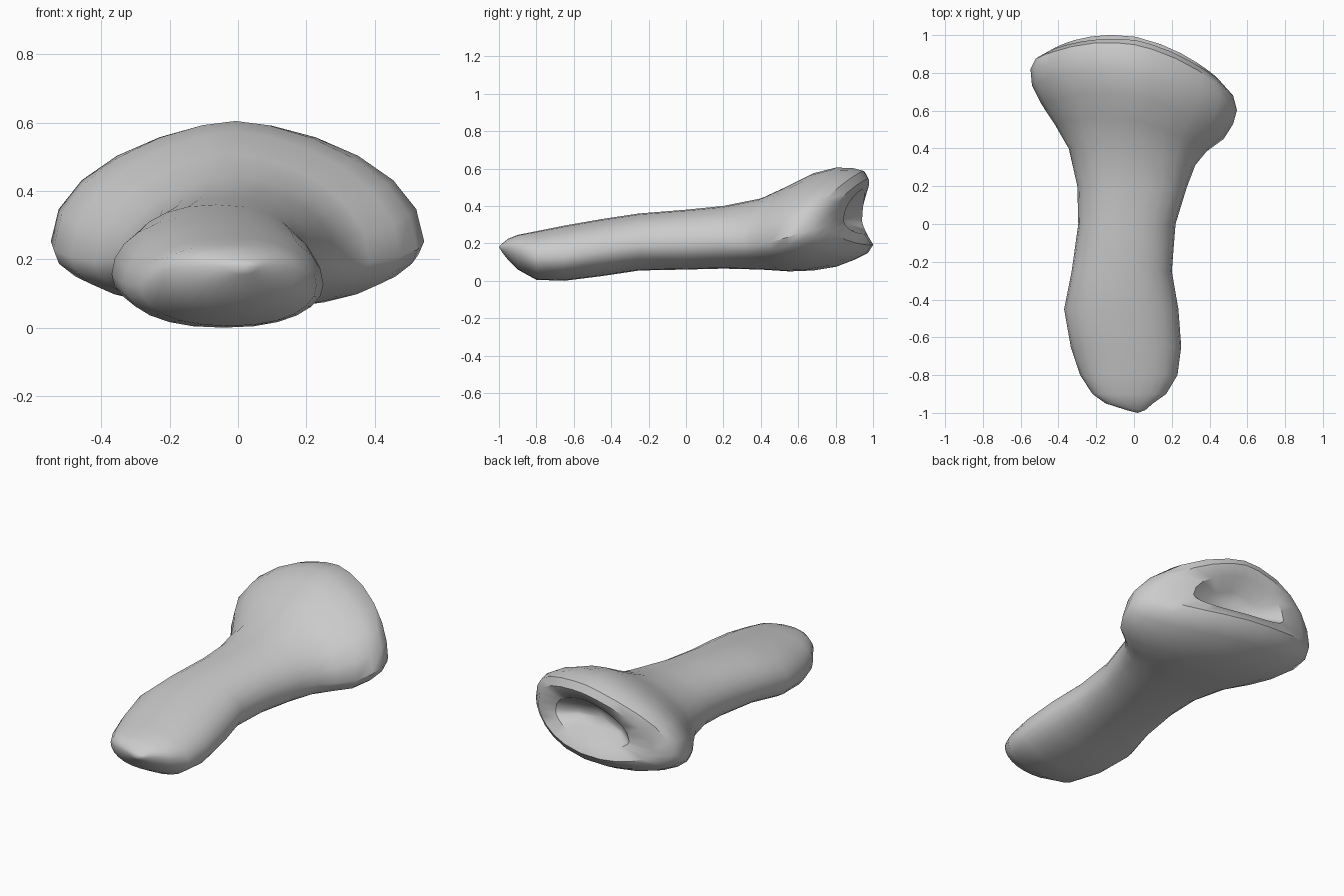
import bpy, bmesh, math

cube = bpy.data.objects.get("Cube")
if cube:
    bpy.data.objects.remove(cube, do_unlink=True)

SIDES = 24

# Stations along the bone: y, left edge, right edge, underside, top
SHAFT = [
    (-.985, -.04, .06, .155, .197),
    (-.95, -.15, .1, .11, .225),
    (-.9, -.22, .17, .06, .245),
    (-.8, -.285, .23, .005, .265),
    (-.65, -.335, .25, .0, .295),
    (-.45, -.37, .235, .025, .33),
    (-.25, -.33, .2, .055, .36),
    (0, -.295, .22, .06, .38),
    (.2, -.3, .28, .065, .4),
]
HEAD = [
    (.4, -.345, .325, .06, .44),
    (.55, -.42, .385, .05, .51),
    (.68, -.49, .475, .055, .575),
    (.8, -.54, .525, .075, .605),
    (.89, -.548, .545, .11, .603),
    (.95, -.52, .525, .145, .587),
]
# Broad rounded rim around a small hollow joint socket
SOCKET = [
    (.975, -.43, .45, .19, .545),
    (.945, -.28, .28, .25, .49),
    (.85, -.18, .16, .29, .43),
]


def smoothstep(low, high, value):
    t = max(0, min(1, (value - low) / (high - low)))
    return t * t * (3 - 2 * t)


def soft_power(value, power):
    return math.copysign(abs(value) ** power, value)


def head_sweep(x, y):
    """Sweep the sides of the joint head forwards, more on its left."""
    return y - smoothstep(.15, .55, y) * (.2 * x + .6 * x * x)


def add_ring(bm, station):
    """Rounded section, with its widest point off the middle."""
    y, x_min, x_max, bottom, top = station
    flare = smoothstep(.1, .7, y)
    blunt = smoothstep(.75, .95, -y)
    back = smoothstep(.92, .97, y)
    widest = bottom + (top - bottom) * (.43 - .14 * flare + .17 * blunt)
    centre, radius = (x_min + x_max) / 2, (x_max - x_min) / 2
    ring = []
    for i in range(SIDES):
        angle = math.tau * i / SIDES
        c, s = math.cos(angle), math.sin(angle)
        taper = .38 * flare if s > 0 else 0
        x = centre + radius * soft_power(c, .88 + taper)
        height = top - widest if s > 0 else widest - bottom
        z = widest + height * soft_power(s, .97)
        # Lower lip juts out, while the right side of the rim dips in
        rim_shift = back * (.018 * max(0, -s) - .025 * max(0, -c))
        ring.append(bm.verts.new((x, head_sweep(x, y) + rim_shift, z)))
    return ring


def add_cap(bm, ring, point, reverse):
    tip = bm.verts.new(point)
    for i, vert in enumerate(ring):
        corners = [vert, ring[(i + 1) % SIDES], tip]
        bm.faces.new(corners[::-1] if reverse else corners)


# Bone: one continuous loft from the blunt tip into the socket
bm = bmesh.new()
rings = [add_ring(bm, station) for station in SHAFT + HEAD + SOCKET]
for near, far in zip(rings, rings[1:]):
    for i in range(SIDES):
        j = (i + 1) % SIDES
        bm.faces.new((near[i], near[j], far[j], far[i]))
add_cap(bm, rings[0], (.02, -1, .18), True)
add_cap(bm, rings[-1], (0, .8, .34), False)
bmesh.ops.recalc_face_normals(bm, faces=bm.faces)

mesh = bpy.data.meshes.new("bone")
bm.to_mesh(mesh)
bm.free()
bone = bpy.data.objects.new("bone", mesh)
bpy.context.collection.objects.link(bone)

# Plain grey surface
grey = bpy.data.materials.new("bone grey")
grey.use_nodes = True
colour = (.6, .6, .6, 1)
grey.diffuse_color = colour
grey.node_tree.nodes["Principled BSDF"].inputs["Base Color"].default_value = colour
mesh.materials.append(grey)

bpy.ops.object.select_all(action="DESELECT")
bone.select_set(True)
bpy.context.view_layer.objects.active = bone
bpy.ops.object.shade_smooth_by_angle(angle=math.radians(40))
